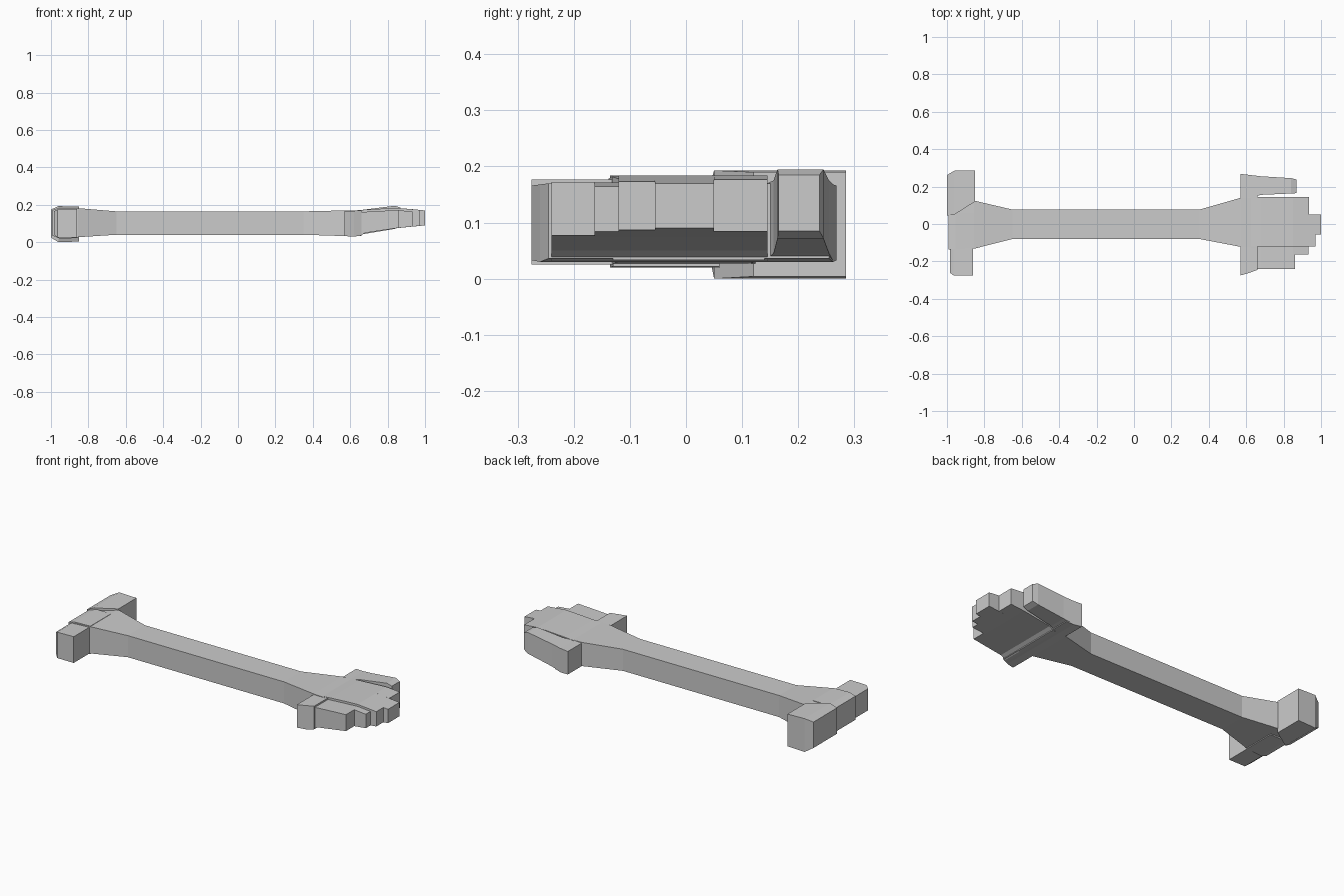
import bpy
import bmesh


def loft(name, sections):
    """Low-poly solid along x; each section is (x, y0, y1, z0, z1)."""
    bm = bmesh.new()
    rings = []
    for x, y0, y1, z0, z1 in sections:
        ring = [(x, y0, z0), (x, y1, z0), (x, y1, z1), (x, y0, z1)]
        rings.append([bm.verts.new(p) for p in ring])
    for a, b in zip(rings, rings[1:]):
        for i in range(4):
            j = (i + 1) % 4
            bm.faces.new((a[i], a[j], b[j], b[i]))
    bm.faces.new(rings[0])
    bm.faces.new(rings[-1])
    bmesh.ops.recalc_face_normals(bm, faces=bm.faces)
    mesh = bpy.data.meshes.new(name)
    bm.to_mesh(mesh)
    bm.free()
    obj = bpy.data.objects.new(name, mesh)
    bpy.context.collection.objects.link(obj)
    return obj


def interp(x, table):
    for (xa, za), (xb, zb) in zip(table, table[1:]):
        if x <= xb:
            return za + (zb - za) * (x - xa) / (xb - xa)
    return table[-1][1]


# Long square shaft flaring at both ends
loft("shaft", [
    (-0.96, -0.138, 0.125, 0.03, 0.178),
    (-0.855, -0.132, 0.125, 0.027, 0.182),
    (-0.65, -0.08, 0.077, 0.04, 0.165),
    (0.35, -0.08, 0.077, 0.04, 0.165),
    (0.57, -0.122, 0.14, 0.033, 0.17),
    (0.66, -0.13, 0.14, 0.033, 0.17),
])

# Cross bar at the left end: narrower front arm, taller back block
loft("bar_front_outer", [
    (-0.985, -0.26, -0.13, 0.04, 0.165),
    (-0.965, -0.275, -0.13, 0.025, 0.175),
    (-0.86, -0.275, -0.13, 0.025, 0.177),
])
loft("bar_middle", [
    (-0.992, -0.135, 0.06, 0.035, 0.172),
    (-0.955, -0.135, 0.06, 0.02, 0.184),
    (-0.855, -0.13, 0.06, 0.022, 0.184),
])
loft("bar_back_block", [
    (-1.0, 0.045, 0.262, 0.025, 0.175),
    (-0.96, 0.05, 0.285, 0.0, 0.193),
    (-0.85, 0.12, 0.285, 0.004, 0.19),
])

# Wide hand base
loft("hand_base", [
    (0.57, -0.275, 0.268, 0.033, 0.166),
    (0.62, -0.26, 0.262, 0.03, 0.168),
    (0.66, -0.245, 0.255, 0.036, 0.17),
])

# Fingers side by side, following the hand's upper and lower profile
TOP = [(0.6, 0.168), (0.7, 0.176), (0.86, 0.184), (1.0, 0.17)]
BOTTOM = [(0.6, 0.03), (0.65, 0.033), (0.68, 0.05), (0.86, 0.077), (1.0, 0.09)]
FINGERS = [
    ("first_finger", 0.05, 0.145, 0.935),
    ("second_finger", -0.055, 0.05, 1.0),
    ("third_finger", -0.12, -0.055, 0.97),
    ("fourth_finger", -0.163, -0.12, 0.933),
    ("palm_side", -0.24, -0.163, 0.86),
]
for name, y0, y1, tip in FINGERS:
    drop = 0.012 if y0 < -0.15 else 0.0
    loft(name, [(x, y0, y1, interp(x, BOTTOM), interp(x, TOP) - drop)
                for x in (0.61, 0.65, 0.68, 0.77, 0.85, tip)])

# Thumb, split from the fingers by a narrow slot
loft("thumb", [
    (0.62, 0.14, 0.262, 0.032, 0.168),
    (0.68, 0.156, 0.255, 0.045, 0.175),
    (0.84, 0.163, 0.245, 0.072, 0.195),
    (0.87, 0.165, 0.238, 0.085, 0.185),
])
